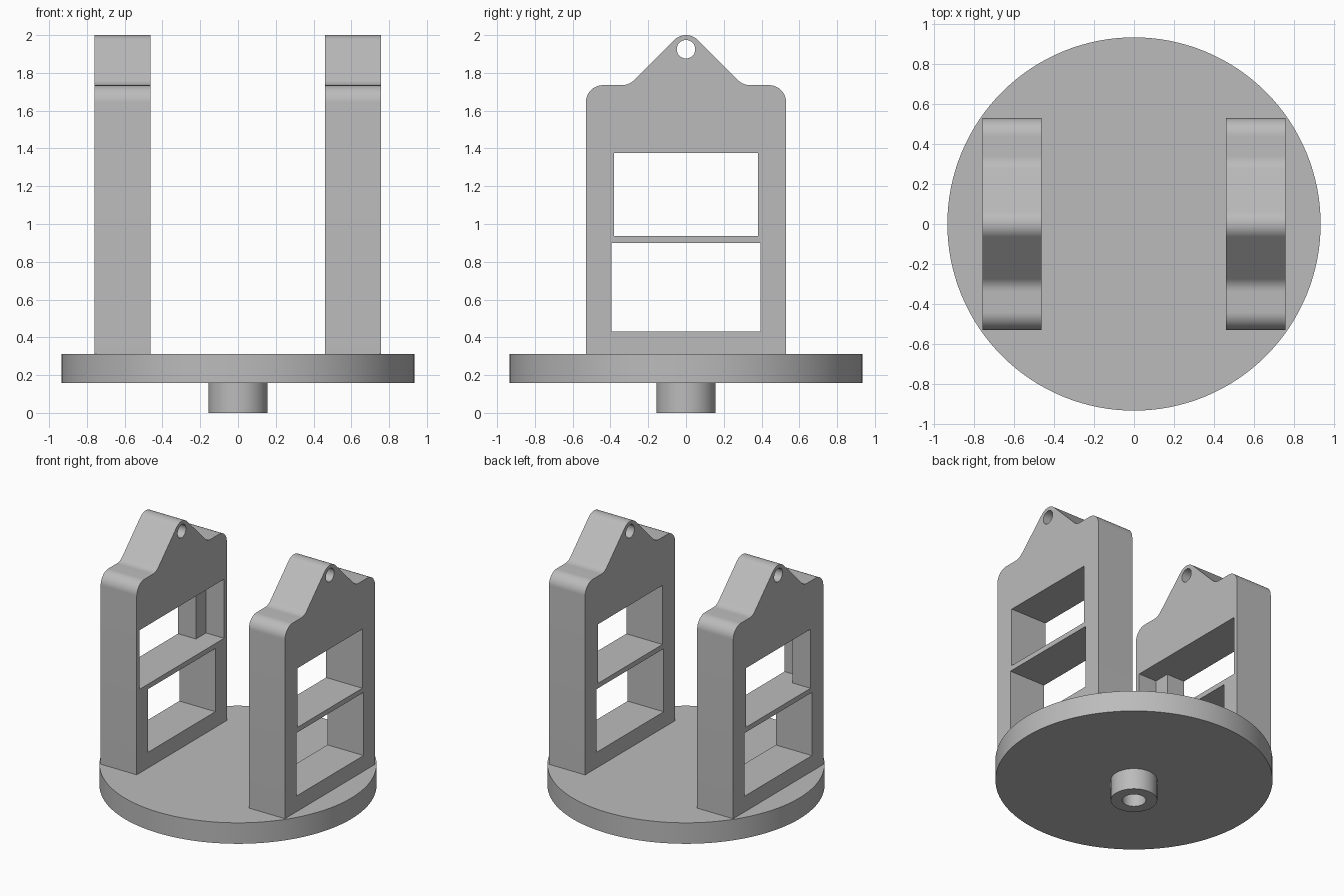
import bpy, bmesh, math
from mathutils import Vector

if "Cube" in bpy.data.objects:
    bpy.data.objects.remove(bpy.data.objects["Cube"])

grey = bpy.data.materials.new("light_grey")
grey.diffuse_color = (0.5, 0.5, 0.5, 1)
grey.use_nodes = True
grey.node_tree.nodes["Principled BSDF"].inputs["Base Color"].default_value = grey.diffuse_color


def make_object(name, bm):
    bmesh.ops.recalc_face_normals(bm, faces=bm.faces[:])
    mesh = bpy.data.meshes.new(name)
    bm.to_mesh(mesh)
    bm.free()
    mesh.materials.append(grey)
    obj = bpy.data.objects.new(name, mesh)
    bpy.context.collection.objects.link(obj)
    return obj


def prism(name, yz, x0, x1):
    """Extrude a closed (y, z) outline along x."""
    bm = bmesh.new()
    face = bm.faces.new([bm.verts.new((x0, y, z)) for y, z in yz])
    ext = bmesh.ops.extrude_face_region(bm, geom=[face])
    verts = [g for g in ext["geom"] if isinstance(g, bmesh.types.BMVert)]
    bmesh.ops.translate(bm, verts=verts, vec=(x1 - x0, 0, 0))
    return make_object(name, bm)


def rect(half_y, z0, z1):
    return [(-half_y, z0), (half_y, z0), (half_y, z1), (-half_y, z1)]


def arc(cy, cz, r, a0, a1, n):
    angles = [math.radians(a0 + (a1 - a0) * i / n) for i in range(n + 1)]
    return [(cy + r * math.cos(a), cz + r * math.sin(a)) for a in angles]


def smooth(obj):
    bpy.ops.object.select_all(action='DESELECT')
    obj.select_set(True)
    bpy.context.view_layer.objects.active = obj
    bpy.ops.object.shade_smooth_by_angle(angle=math.radians(30))


def cut(obj, cutters):
    """Subtract each cutter, bake the result and remove the cutters."""
    bpy.context.view_layer.objects.active = obj
    for c in cutters:
        c.hide_render = True
        mod = obj.modifiers.new("cut", 'BOOLEAN')
        mod.operation, mod.solver, mod.object = 'DIFFERENCE', 'EXACT', c
        bpy.ops.object.modifier_apply(modifier=mod.name)
        bpy.data.objects.remove(c)


# Round base with a hollow stub underneath, turned from one profile
profile = [(0, 0.15), (0.08, 0.15), (0.08, 0), (0.157, 0), (0.157, 0.157),
           (0.935, 0.157), (0.935, 0.313), (0, 0.313)]
bm = bmesh.new()
pts = [bm.verts.new((r, 0, z)) for r, z in profile]
edges = [bm.edges.new(p) for p in zip(pts, pts[1:])]
bmesh.ops.spin(bm, geom=pts + edges, cent=(0, 0, 0), axis=(0, 0, 1),
               angle=math.tau, steps=128)
bmesh.ops.remove_doubles(bm, verts=bm.verts[:], dist=1e-5)
smooth(make_object("turntable_base", bm))

# Upright outline: rounded shoulders, coved neck, rounded peak
W, SHOULDER, R = 0.53, 1.735, 0.09
half = [(W, 0.313)]
half += arc(W - R, SHOULDER - R, R, 0, 90, 12)
half += arc(0.339, SHOULDER + R, R, 270, 225, 8)
half += arc(0, 2 - R, R, 45, 90, 8)
outline = half + [(-y, z) for y, z in reversed(half[:-1])]

# Two uprights with windows and a pivot hole
for name, x0, x1 in (("left_upright", -0.76, -0.463),
                     ("right_upright", 0.46, 0.758)):
    plate = prism(name, outline, x0, x1)
    cutters = [
        prism("lower_window", rect(0.395, 0.43, 0.90), x0 - 0.1, x1 + 0.1),
        prism("upper_window", rect(0.38, 0.937, 1.377), x0 - 0.1, x1 + 0.1),
        prism("pivot_hole", arc(0, 1.925, 0.049, 0, 348.75, 31), x0 - 0.1, x1 + 0.1),
    ]
    # The left upright has a wider recess on its inner face
    if x0 < 0:
        cutters.append(prism("recess", rect(0.498, 0.937, 1.377), -0.612, x1 + 0.1))
    cut(plate, cutters)
    smooth(plate)
